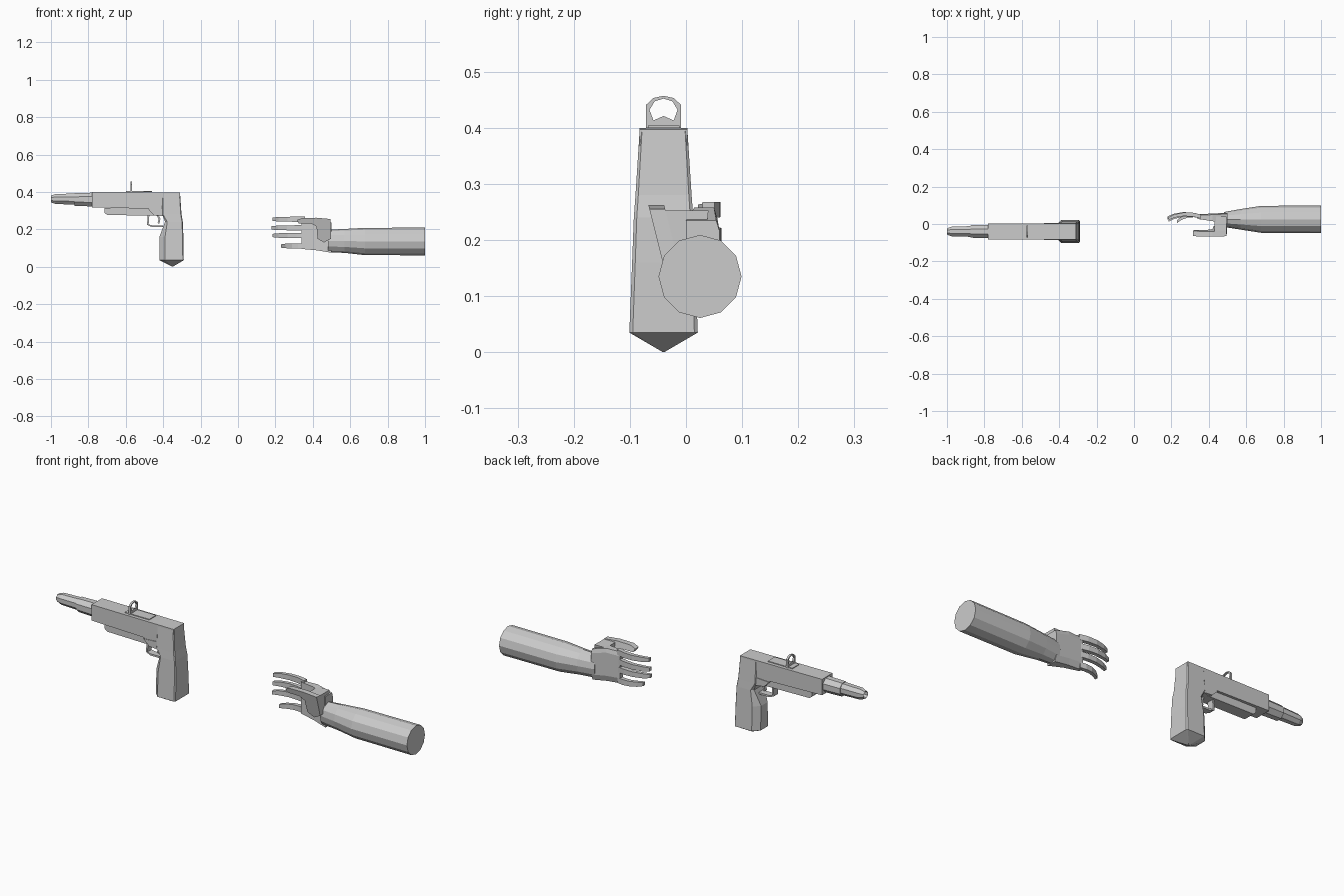
import bpy, bmesh, math

GY = -0.04  # centre plane of the gun


def finish(name, bm):
    bmesh.ops.remove_doubles(bm, verts=bm.verts, dist=1e-5)
    bmesh.ops.recalc_face_normals(bm, faces=bm.faces)
    me = bpy.data.meshes.new(name)
    bm.to_mesh(me)
    bm.free()
    ob = bpy.data.objects.new(name, me)
    bpy.context.collection.objects.link(ob)
    return ob


def loft(name, rings, closed=False):
    """Skin a list of equal-length rings; cap both ends unless closed."""
    bm = bmesh.new()
    vs = [[bm.verts.new(p) for p in r] for r in rings]
    n = len(vs[0])
    pairs = list(zip(vs, vs[1:])) + ([(vs[-1], vs[0])] if closed else [])
    for a, b in pairs:
        for i in range(n):
            j = (i + 1) % n
            bm.faces.new((a[i], a[j], b[j], b[i]))
    if not closed:
        bm.faces.new(vs[0])
        bm.faces.new(vs[-1])
    return finish(name, bm)


def prism(name, profile, y0, y1):
    """Extrude an (x, z) profile along y."""
    return loft(name, [[(x, y, z) for x, z in profile] for y in (y0, y1)])


def tube(name, stations, sides, phase=0.0):
    """Stations along x: (x, y centre, z centre, y radius, z radius)."""
    ang = [phase + 2 * math.pi * i / sides for i in range(sides)]
    return loft(name, [[(x, cy + ry * math.cos(a), cz + rz * math.sin(a)) for a in ang]
                       for x, cy, cz, ry, rz in stations])


def strip(name, pts, t, y0, y1):
    """Bent band following an (x, z) path."""
    rings = []
    for i, (x, z) in enumerate(pts):
        a, b = pts[max(i - 1, 0)], pts[min(i + 1, len(pts) - 1)]
        d = math.hypot(b[0] - a[0], b[1] - a[1])
        nx, nz = -(b[1] - a[1]) / d * t / 2, (b[0] - a[0]) / d * t / 2
        rings.append([(x + nx, y0, z + nz), (x + nx, y1, z + nz),
                      (x - nx, y1, z - nz), (x - nx, y0, z - nz)])
    return loft(name, rings)


# ---- gun: receiver, lower rail and top plate
prism("receiver", [(-0.78, 0.40), (-0.31, 0.397), (-0.31, 0.27), (-0.42, 0.27),
                   (-0.48, 0.31), (-0.78, 0.318)], GY - 0.043, GY + 0.043)
prism("lower_rail", [(-0.715, 0.315), (-0.40, 0.31), (-0.40, 0.272), (-0.70, 0.277),
                     (-0.715, 0.29)], GY - 0.03, GY + 0.03)
prism("top_plate", [(-0.60, 0.40), (-0.46, 0.40), (-0.46, 0.404), (-0.60, 0.404)],
      GY - 0.028, GY + 0.028)
for side in (-1, 1):
    prism("frame_side_panel", [(-0.48, 0.305), (-0.40, 0.31), (-0.40, 0.27), (-0.45, 0.275)],
          GY + side * 0.03, GY + side * 0.046)

# Stepped barrel with a hollow muzzle
R8 = math.pi / 8
tube("barrel_sleeve", [(-0.77, GY, 0.359, 0.038, 0.040), (-0.875, GY, 0.36, 0.036, 0.037)], 8, R8)
tube("barrel", [(-0.87, GY, 0.362, 0.031, 0.032), (-0.975, GY, 0.362, 0.028, 0.029),
                (-1.0, GY, 0.362, 0.018, 0.020), (-0.975, GY, 0.362, 0.011, 0.012)], 8, R8)

# Grip: chamfered front, flared foot ending in a point
grip = []
for z, xf, xb, hw, ch in ((0.0, -0.351, -0.349, 0.001, 0.0005), (0.035, -0.42, -0.29, 0.061, 0.03),
                          (0.16, -0.42, -0.292, 0.056, 0.03), (0.24, -0.39, -0.295, 0.053, 0.012),
                          (0.28, -0.405, -0.302, 0.050, 0.004), (0.397, -0.405, -0.31, 0.0425, 0.004)):
    grip.append([(xf, GY - hw + ch, z), (xf + ch, GY - hw, z), (xb - 0.005 * hw / 0.06, GY - hw, z),
                 (xb, GY - hw * 0.9, z), (xb, GY + hw * 0.9, z), (xb - 0.005 * hw / 0.06, GY + hw, z),
                 (xf + ch, GY + hw, z), (xf, GY + hw - ch, z)])
loft("grip", grip)

# Trigger and guard
strip("trigger_guard", [(-0.478, 0.282), (-0.482, 0.225), (-0.46, 0.217), (-0.40, 0.217)],
      0.009, GY - 0.017, GY + 0.017)
strip("trigger", [(-0.432, 0.28), (-0.420, 0.255), (-0.425, 0.232)], 0.010, GY - 0.008, GY + 0.008)

# Ring sight
outer = [(-0.031, 0.40), (-0.031, 0.441), (-0.018, 0.453), (0, 0.457),
         (0.018, 0.453), (0.031, 0.441), (0.031, 0.40), (0, 0.40)]
inner = [(-0.018, 0.413), (-0.025, 0.432), (-0.016, 0.447), (0, 0.452),
         (0.016, 0.447), (0.025, 0.432), (0.018, 0.413), (0, 0.421)]
loft("ring_sight", [[(-0.576, GY + a[0], a[1]), (-0.566, GY + a[0], a[1]),
                     (-0.566, GY + b[0], b[1]), (-0.576, GY + b[0], b[1])]
                    for a, b in zip(outer, inner)], closed=True)

# ---- arm: twelve-sided forearm narrowing to the wrist
tube("forearm", [(1.0, 0.025, 0.135, 0.074, 0.074), (0.68, 0.025, 0.135, 0.072, 0.073),
                 (0.57, 0.025, 0.138, 0.055, 0.064), (0.48, 0.024, 0.138, 0.040, 0.060)], 12)

# Palm: slightly wedge-shaped slab
palm = []
for x, y0, y1, z0, z1 in ((0.34, 0.027, 0.052, 0.095, 0.258), (0.42, 0.015, 0.056, 0.088, 0.258),
                          (0.50, 0.0, 0.06, 0.075, 0.235)):
    palm.append([(x, y0, z0), (x, y1 - 0.01, z0), (x, y1, z0 + 0.03), (x, y1, z1 - 0.02),
                 (x, y1 - 0.006, z1), (x, y0, z1)])
loft("palm", palm)

# Fingers: curled square tubes
for name, z, length, dy in (("index_finger", 0.254, 0.16, 0.0), ("middle_finger", 0.208, 0.165, 0.002),
                            ("ring_finger", 0.167, 0.16, -0.004), ("little_finger", 0.111, 0.115, -0.008)):
    rings = []
    for t, y, h in ((-0.08, 0.040, 0.014), (0.2, 0.050, 0.014), (0.5, 0.052, 0.013),
                    (0.8, 0.043, 0.012), (1.0, 0.029, 0.009)):
        x, yc, k = 0.345 - t * length, y + dy * t * 2, 0.011 - 0.003 * max(t, 0)
        rings.append([(x, yc - k, z - h), (x, yc + k, z - h), (x, yc + k, z + h), (x, yc - k, z + h)])
    loft(name, rings)

# Thumb: leaning plate rising from the wrist, then pointing along the fingers
thumb = prism("thumb", [(0.315, 0.250), (0.345, 0.261), (0.42, 0.262), (0.495, 0.255), (0.497, 0.15),
                        (0.46, 0.130), (0.425, 0.15), (0.42, 0.215), (0.39, 0.232), (0.325, 0.232)],
              -0.012, 0.016)
for v in thumb.data.vertices:
    v.co.y -= 0.022 + (v.co.z - 0.13) * 0.25

# Web between thumb and palm
loft("thumb_web", [[(x, -0.052, 0.253), (x, 0.04, 0.253), (x, 0.03, z), (x, -0.03, z)]
                   for x, z in ((0.43, 0.21), (0.495, 0.15))])
